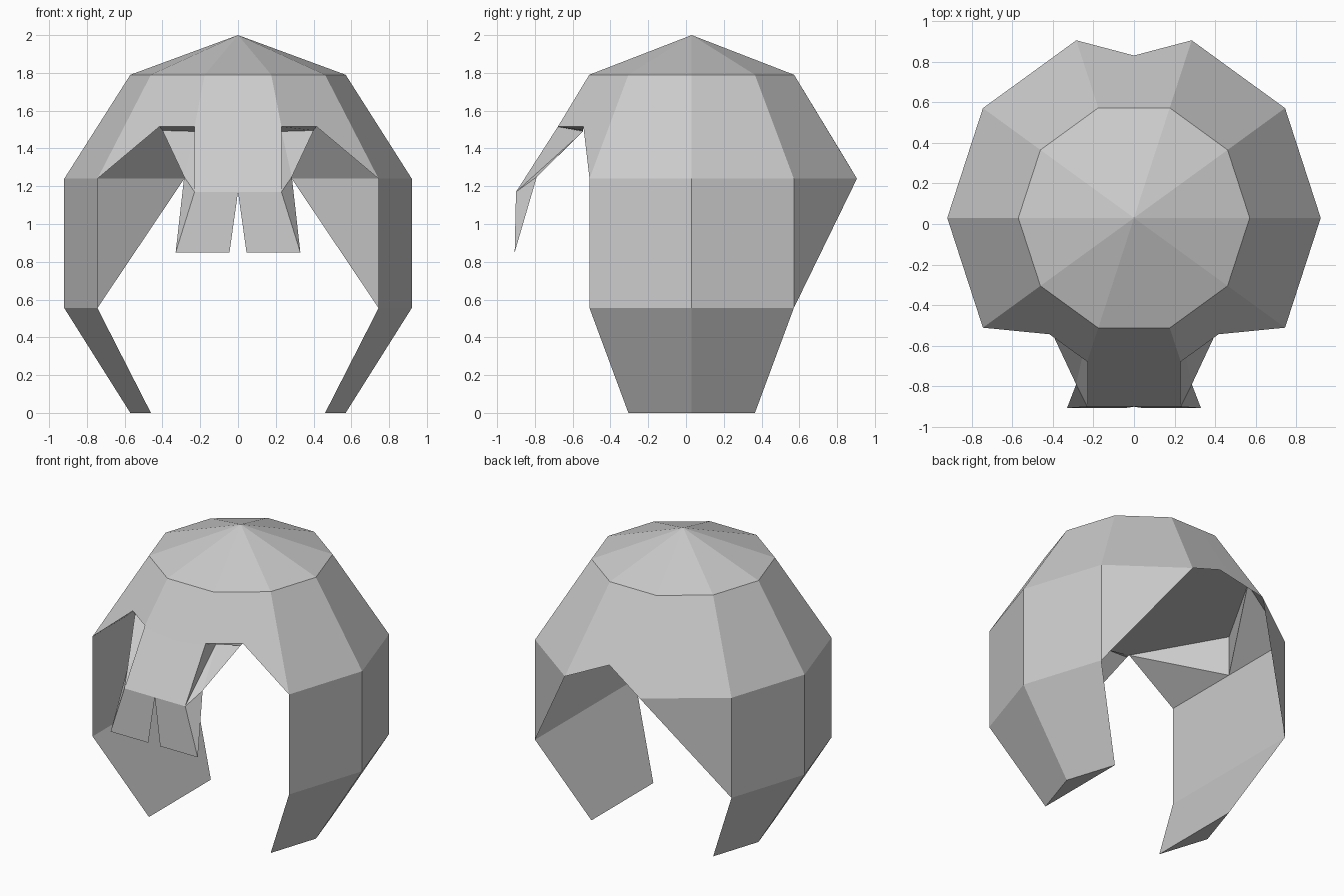
import bpy, math

if "Cube" in bpy.data.objects:
    bpy.data.objects.remove(bpy.data.objects["Cube"])

CY = 0.03                       # shell axis in y
TOP, RIM, LOW, BASE = 1.79, 1.24, 0.555, 0.0
MID = (TOP + RIM) / 2

shell_mat = bpy.data.materials.new("plain_grey")
shell_mat.diffuse_color = (0.6, 0.6, 0.6, 1)
shell_mat.use_nodes = True
shell_mat.node_tree.nodes["Principled BSDF"].inputs["Base Color"].default_value = shell_mat.diffuse_color


def ring(deg, r, z):
    a = math.radians(deg)
    return (r * math.cos(a), CY + r * math.sin(a), z)


def top(d): return ring(d, 0.57, TOP)
def rim(d): return ring(d, 0.92, RIM)
def low(d): return ring(d, 0.92, LOW)
def base(d): return ring(d, 0.57, BASE)


def flip(p):
    return (-p[0], p[1], p[2])


def build(name, faces, mirrored=True, angle=10):
    """Mesh from polygons; each polygon is also mirrored across x = 0."""
    polys = list(faces)
    if mirrored:
        polys += [[flip(p) for p in reversed(f)] for f in faces]
    verts, index, out = [], {}, []
    for f in polys:
        ids = []
        for p in f:
            key = tuple(round(c, 4) + 0.0 for c in p)
            if key not in index:
                index[key] = len(verts)
                verts.append(key)
            ids.append(index[key])
        out.append(ids)
    me = bpy.data.meshes.new(name)
    me.from_pydata(verts, [], out)
    me.materials.append(shell_mat)
    ob = bpy.data.objects.new(name, me)
    bpy.context.collection.objects.link(ob)
    bpy.ops.object.select_all(action='DESELECT')
    ob.select_set(True)
    bpy.context.view_layer.objects.active = ob
    bpy.ops.object.shade_smooth_by_angle(angle=math.radians(angle))
    return ob


# Shared points on the right half
mid_r = 0.745 * math.cos(math.radians(18))
half = ring(-54, mid_r, MID)        # corner of front opening
half_back = ring(54, mid_r, MID)    # matching point behind
brow = ring(-72, 0.745, MID)        # fringe root
side_top = ring(0, 0.745, MID)
front_rim, back_rim, nape = rim(-36), rim(36), rim(72)
side_in = (front_rim[0], CY, RIM)
notch = (0, 0.83, 1.365)

# Ten-sided cap
apex = (0, CY, 2.0)
build("cap", [[top(k * 36), top(k * 36 + 36), apex] for k in range(10)], False)

# Crown: sloping band with front openings and a notch at the nape
crown = [[rim(k), rim(k + 36), top(k + 36), top(k)] for k in (-36, 0, 36)]
crown.append([front_rim, top(-36), top(-72), brow, half])
crown.append([nape, notch, (0, top(72)[1], TOP), top(72)])
build("crown", crown)

# Cheek guards: outer walls, back wedge, inner wall and sole
guard = []
for k in (-36, 0):
    guard.append([low(k), low(k + 36), rim(k + 36), rim(k)])
    guard.append([base(k), base(k + 36), low(k + 36), low(k)])
guard += [
    [low(36), nape, back_rim],
    [front_rim, side_in, back_rim, low(36), low(-36)],
    [low(-36), low(36), base(36), base(-36)],
    [base(-36), base(36), base(0)],
]
build("cheek_guard", guard)

# Lining: inner side walls and a flat ceiling
back_mid = ring(72, 0.745, MID)
lining = [
    [front_rim, half, side_in],
    [half, side_top, side_in],
    [side_top, half_back, side_in],
    [half_back, back_rim, side_in],
    [(0, brow[1], MID), brow, half, side_top, half_back, back_mid,
     (0, back_mid[1], MID)],
]
build("lining", lining)

# Fringe: sloping peak with side flaps and two hanging locks
tip, tip_mid = (0.23, -0.90, 1.17), (0, -0.90, 1.17)
root, root_out = (0.23, -0.545, 1.49), (0.40, -0.545, 1.495)
flap = (0.285, -0.79, 1.25)
lock_out, lock_in = (0.33, -0.907, 0.85), (0.045, -0.907, 0.85)
fringe = [
    [(0, top(-72)[1], TOP), (0, brow[1], MID), brow, top(-72)],
    [(0, brow[1], MID), tip_mid, tip, brow],
    [brow, root, root_out, half],
    [brow, tip, root],
    [root, flap, root_out],
    [root, tip, flap],
    [(0, root[1], root[2]), root, tip, tip_mid],
    [tip_mid, lock_in, lock_out, tip],
    [tip, lock_out, flap],
    [flap, lock_out, lock_in],
    [flap, lock_in, tip_mid],
]
build("fringe", fringe)
